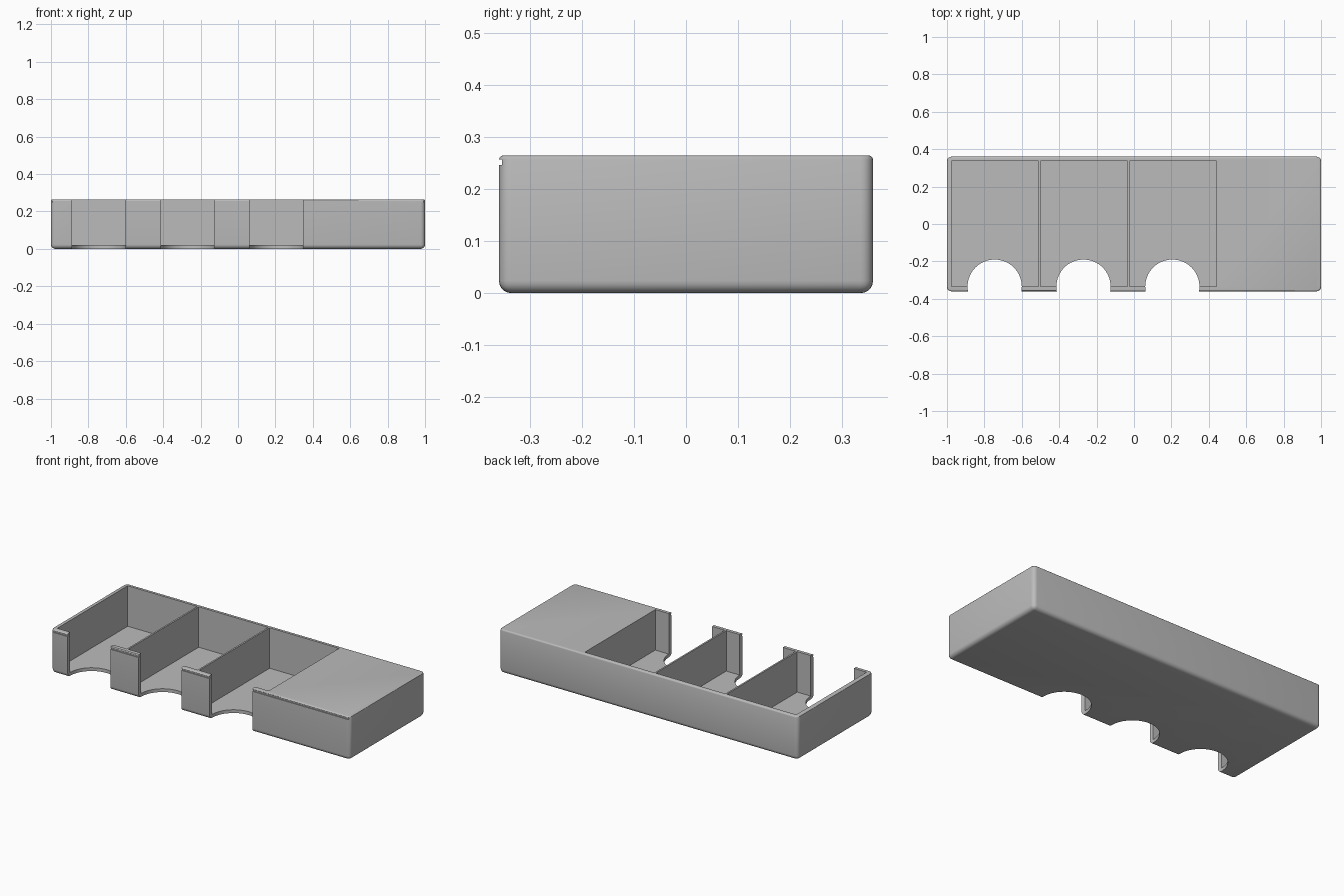
import bpy, bmesh, math
from mathutils import Matrix, Vector

cube = bpy.data.objects.get("Cube")
if cube:
    bpy.data.objects.remove(cube)

grey = bpy.data.materials.new("plain grey")
grey.use_nodes = True
grey.diffuse_color = (0.5, 0.5, 0.5, 1)
grey.node_tree.nodes["Principled BSDF"].inputs["Base Color"].default_value = (0.5, 0.5, 0.5, 1)


def finish(bm, name):
    mesh = bpy.data.meshes.new(name)
    bm.to_mesh(mesh)
    bm.free()
    mesh.materials.append(grey)
    obj = bpy.data.objects.new(name, mesh)
    bpy.context.scene.collection.objects.link(obj)
    return obj


def add_box(bm, x0, x1, y0, y1, z0, z1):
    size = Vector((x1 - x0, y1 - y0, z1 - z0))
    centre = Vector((x0 + x1, y0 + y1, z0 + z1)) / 2
    bmesh.ops.create_cube(bm, size=1, matrix=Matrix.Translation(centre) @ Matrix.Diagonal((*size, 1)))


def cut(body, cutter):
    cutter.hide_render = True
    mod = body.modifiers.new(cutter.name, "BOOLEAN")
    mod.object = cutter
    mod.solver = "EXACT"
    bpy.context.view_layer.objects.active = body
    bpy.ops.object.modifier_apply(modifier=mod.name)
    bpy.data.objects.remove(cutter)


HEIGHT, DEPTH, FLOOR = 0.265, 0.36, 0.02
BAYS = [(-0.975, -0.51), (-0.5, -0.035), (-0.025, 0.44)]
NOTCHES = [-0.745, -0.27, 0.205]

# Tray body: soft sides and bottom, tighter rounding along the top
bm = bmesh.new()
add_box(bm, -1, 1, -DEPTH, DEPTH, 0, HEIGHT)
soft = [e for e in bm.edges if min(v.co.z for v in e.verts) < 0.01]
bmesh.ops.bevel(bm, geom=soft, offset=0.024, segments=5, profile=0.5, affect="EDGES")
rim = [e for e in bm.edges if min(v.co.z for v in e.verts) > HEIGHT - 0.001]
bmesh.ops.bevel(bm, geom=rim, offset=0.008, segments=3, profile=0.5, affect="EDGES")
tray = finish(bm, "tray")

# Three storage bays, leaving thin dividers and a solid block at the end
bm = bmesh.new()
for x0, x1 in BAYS:
    add_box(bm, x0, x1, -0.335, 0.338, FLOOR, 0.4)
cut(tray, finish(bm, "bay_cutter"))

# Round finger notches through the floor and front wall
bm = bmesh.new()
for x in NOTCHES:
    bmesh.ops.create_cone(bm, cap_ends=True, segments=64, radius1=0.145, radius2=0.145,
                          depth=1, matrix=Matrix.Translation((x, -0.335, 0)))
cut(tray, finish(bm, "notch_cutter"))

# Fine groove along the top of the front wall
bm = bmesh.new()
add_box(bm, -1.1, 1.1, -0.4, -0.354, 0.247, 0.257)
cut(tray, finish(bm, "groove_cutter"))

tray.select_set(True)
bpy.context.view_layer.objects.active = tray
bpy.ops.object.shade_smooth_by_angle(angle=math.radians(30))
